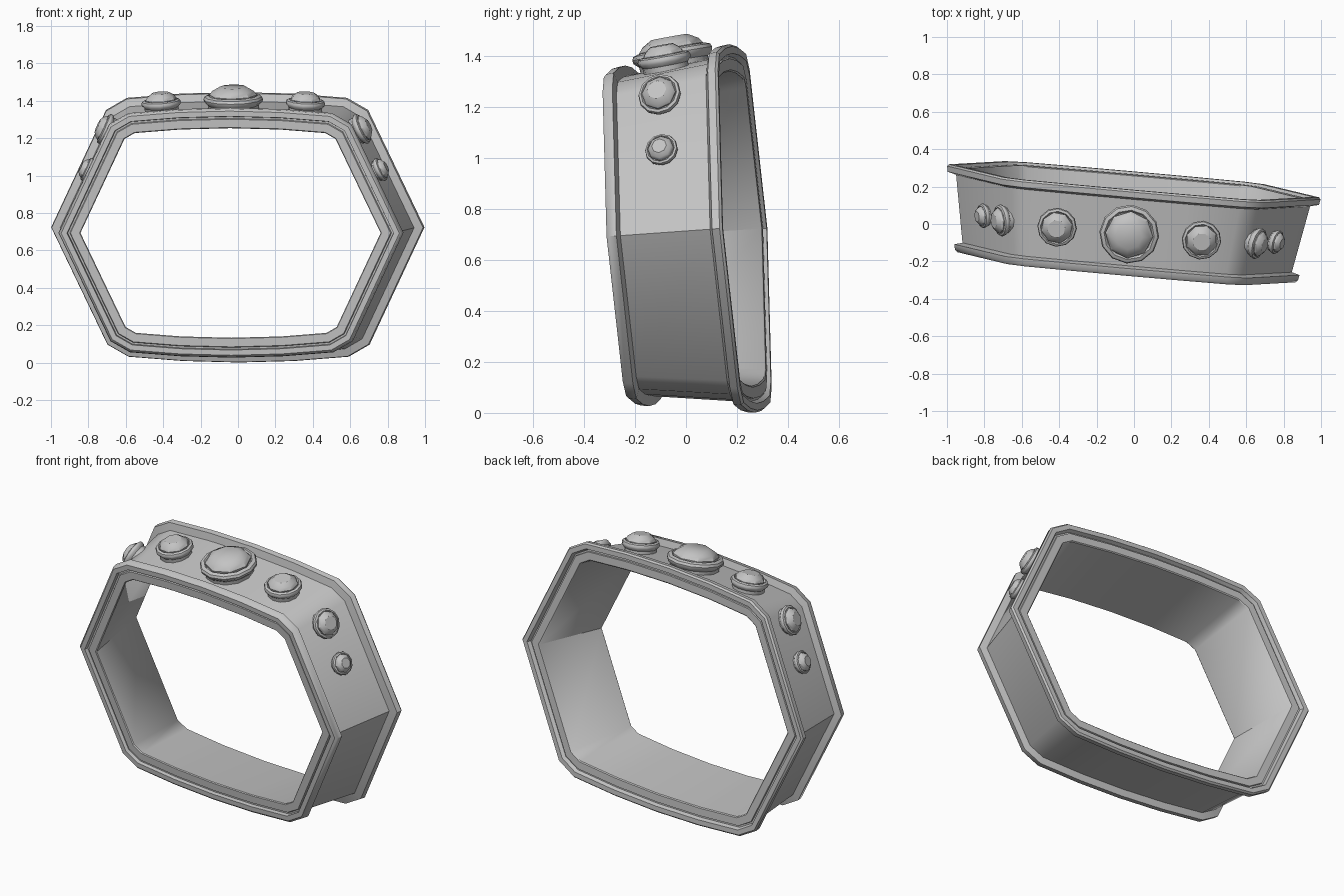
import bpy, bmesh, math
from mathutils import Matrix, Vector

if "Cube" in bpy.data.objects:
    bpy.data.objects.remove(bpy.data.objects["Cube"])

# single grey metal
metal = bpy.data.materials.new("grey_metal")
metal.diffuse_color = (0.55, 0.55, 0.55, 1)
metal.use_nodes = True
metal.node_tree.nodes["Principled BSDF"].inputs["Base Color"].default_value = metal.diffuse_color

# the whole piece is slightly yawed and pitched
TILT = (Matrix.Translation((-0.0207, 0, 0.708))
        @ Matrix.Rotation(math.radians(-5.1), 4, 'Z')
        @ Matrix.Rotation(math.radians(4), 4, 'X'))

HALF = 0.2325  # half the band depth


def finish(name, bm, angle):
    bmesh.ops.recalc_face_normals(bm, faces=bm.faces)
    mesh = bpy.data.meshes.new(name)
    bm.to_mesh(mesh)
    bm.free()
    mesh.materials.append(metal)
    ob = bpy.data.objects.new(name, mesh)
    bpy.context.collection.objects.link(ob)
    bpy.ops.object.select_all(action='DESELECT')
    ob.select_set(True)
    bpy.context.view_layer.objects.active = ob
    bpy.ops.object.shade_smooth_by_angle(angle=math.radians(angle))
    return ob


def loft(bm, rings, closed):
    """Bridge equal-length vertex rings with quads."""
    n = len(rings[0])
    for k in range(len(rings) if closed else len(rings) - 1):
        a, b = rings[k], rings[(k + 1) % len(rings)]
        for i in range(n):
            j = (i + 1) % n
            bm.faces.new((a[i], a[j], b[j], b[i]))


# outline of the band: pointed sides, chamfered corners, bowed top and bottom
quarter = [(1.004, 0), (0.705, 0.63), (0.592, 0.695), (0.3, 0.718), (0, 0.726)]
upper = quarter + [(-x, z) for x, z in quarter[-2::-1]]
outline = [Vector(p) for p in upper + [(x, -z) for x, z in upper[-2:0:-1]]]


def taper(y):
    return 0.9575 + 0.0425 * y / HALF


def inset_outline(scale, d):
    pts = [p * scale for p in outline]
    out = []
    for i, p in enumerate(pts):
        e1 = (p - pts[i - 1]).normalized()
        e2 = (pts[(i + 1) % len(pts)] - p).normalized()
        n1, n2 = Vector((e1.y, -e1.x)), Vector((e2.y, -e2.x))
        out.append(p - (n1 + n2) * d / (1 + n1.dot(n2)))
    return out


# band section: inner wall, stepped face, outer lip, recessed outer wall
front = [(-0.215, 0.105), (-0.220, 0.100), (-0.220, 0.056), (-0.211, 0.053),
         (-0.211, 0.044), (-0.2325, 0.038), (-0.2325, 0.010), (-0.222, 0.0),
         (-0.192, 0.0), (-0.180, 0.040)]
section = front + [(-y, d) for y, d in reversed(front)]
bm = bmesh.new()
rings = [[bm.verts.new((p.x, y, p.y)) for p in inset_outline(taper(y), d)]
         for y, d in section]
loft(bm, rings, True)
finish("band", bm, 40).matrix_world = TILT


def lathe(name, profile, sides, matrix):
    """Revolve (radius, height) points and cap both ends."""
    bm = bmesh.new()
    rings = [[bm.verts.new((r * math.cos(2 * math.pi * i / sides),
                            r * math.sin(2 * math.pi * i / sides), h))
              for i in range(sides)] for r, h in profile]
    loft(bm, rings, False)
    bm.faces.new(rings[0])
    bm.faces.new(rings[-1])
    finish(name, bm, 35).matrix_world = matrix


def stud(name, x, z, normal, r, h):
    """Round bezel with a faceted stone, standing on the band."""
    rot = Vector(normal).to_track_quat('Z', 'Y').to_matrix().to_4x4()
    m = TILT @ Matrix.Translation((x, 0, z)) @ rot
    lathe(name + "_bezel", [(r * .84, -h * .25), (r * .86, h * .15), (r * .98, h * .3),
                            (r, h * .42), (r * .96, h * .54), (r * .84, h * .6),
                            (r * .78, h * .5)], 12, m)
    lathe(name + "_stone", [(r * .78, h * .4), (r * .80, h * .62), (r * .70, h * .8),
                            (r * .45, h)], 8, m)


# studs: one large in the middle, the rest mirrored left and right
stud("centre_stud", 0, 0.655, (0, -0.11, 1), 0.16, 0.115)
for side, s in (("right", 1), ("left", -1)):
    stud(side + "_top_stud", s * 0.385, 0.645, (s * 0.06, -0.11, 1), 0.106, 0.092)
    for label, z, r, h in (("upper", 0.53, 0.086, 0.075), ("lower", 0.315, 0.066, 0.062)):
        x = 0.961 - 0.4826 * z - 0.044
        stud(f"{side}_{label}_side_stud", s * x, z, (s * 0.901, -0.15, 0.434), r, h)
